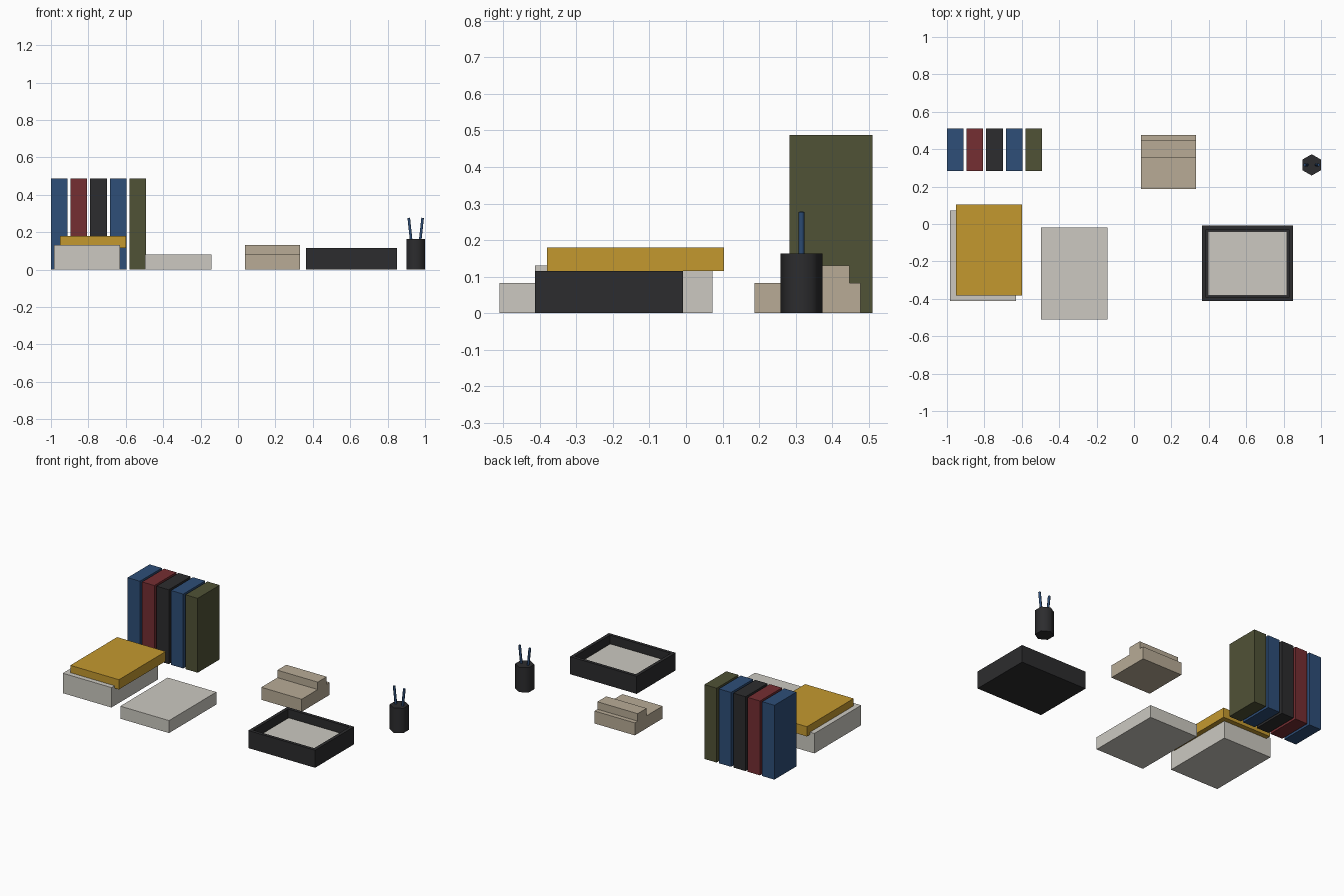
import bpy, bmesh, math
from mathutils import Vector

if "Cube" in bpy.data.objects:
    bpy.data.objects.remove(bpy.data.objects["Cube"])


def material(name, hex_code):
    """Flat material from an sRGB hex code, stored as linear values."""
    srgb = [int(hex_code[i:i + 2], 16) / 255 for i in (0, 2, 4)]
    colour = [c / 12.92 if c <= 0.04045 else ((c + 0.055) / 1.055) ** 2.4 for c in srgb] + [1]
    mat = bpy.data.materials.new(name)
    mat.use_nodes = True
    mat.diffuse_color = colour
    mat.node_tree.nodes["Principled BSDF"].inputs["Base Color"].default_value = colour
    return mat


blue = material("navy_blue", "2E4E78")
red = material("dark_red", "752E32")
black = material("charcoal", "2C2C2E")
green = material("olive_green", "505236")
paper = material("paper_grey", "CCC9C1")
yellow = material("mustard", "C4992F")
tan = material("tan", "B8AB96")


def finish(name, bm, mat):
    bmesh.ops.recalc_face_normals(bm, faces=bm.faces)
    mesh = bpy.data.meshes.new(name)
    bm.to_mesh(mesh)
    bm.free()
    mesh.materials.append(mat)
    obj = bpy.data.objects.new(name, mesh)
    bpy.context.collection.objects.link(obj)
    return obj


def box_mesh(x, y, z):
    """Box spanning the given (low, high) ranges."""
    bm = bmesh.new()
    bmesh.ops.create_cube(bm, size=1)
    for v in bm.verts:
        v.co = [(lo + hi) / 2 + c * (hi - lo) for c, (lo, hi) in zip(v.co, (x, y, z))]
    return bm


def box(name, x, y, z, mat):
    return finish(name, box_mesh(x, y, z), mat)


def cylinder(name, base, top, radius, sides, mat, turn=0):
    bm = bmesh.new()
    base, top = Vector(base), Vector(top)
    axis = top - base
    bmesh.ops.create_cone(bm, cap_ends=True, segments=sides, radius1=radius,
                          radius2=radius, depth=axis.length)
    obj = finish(name, bm, mat)
    obj.location = (base + top) / 2
    obj.rotation_euler = (0, math.atan2(axis.x, axis.z), turn)
    bpy.ops.object.select_all(action="DESELECT")
    obj.select_set(True)
    bpy.context.view_layer.objects.active = obj
    bpy.ops.object.shade_smooth_by_angle(angle=math.radians(65))
    return obj


# Row of upright books
for i, mat in enumerate((blue, red, black, blue, green)):
    x = -1 + i * 0.105
    box(f"upright_book_{i + 1}", (x, x + 0.089), (0.283, 0.511), (0, 0.488), mat)

# Paper stacks and folder
box("tall_paper_stack", (-0.983, -0.63), (-0.413, 0.072), (0, 0.131), paper)
box("folder", (-0.951, -0.598), (-0.381, 0.104), (0.115, 0.179), yellow)
box("low_paper_stack", (-0.497, -0.143), (-0.511, -0.02), (0, 0.082), paper)

# Stepped telephone block
box("phone_base", (0.038, 0.331), (0.188, 0.477), (0, 0.082), tan)
box("phone_ridge", (0.038, 0.331), (0.354, 0.447), (0.08, 0.131), tan)

# Letter tray: inset the top face and sink it to make the walls
bm = box_mesh((0.364, 0.849), (-0.413, -0.008), (0, 0.115))
top = max(bm.faces, key=lambda f: f.calc_center_median().z)
bmesh.ops.inset_region(bm, faces=[top], thickness=0.03)
floor = bmesh.ops.extrude_discrete_faces(bm, faces=[top])["faces"][0]
bmesh.ops.translate(bm, verts=floor.verts, vec=(0, 0, -0.085))
finish("letter_tray", bm, black)
box("tray_paper", (0.396, 0.817), (-0.381, -0.04), (0.028, 0.065), paper)

# Six-sided pen cup with two pens leaning outward
cx, cy = 0.95, 0.316
cylinder("pen_cup", (cx, cy, 0), (cx, cy, 0.163), 0.057, 6, black)
for side, name in ((-1, "right_pen"), (1, "left_pen")):
    cylinder(name, (cx + side * 0.014, cy, 0.06), (cx + side * 0.037, cy, 0.277),
             0.008, 6, blue)
